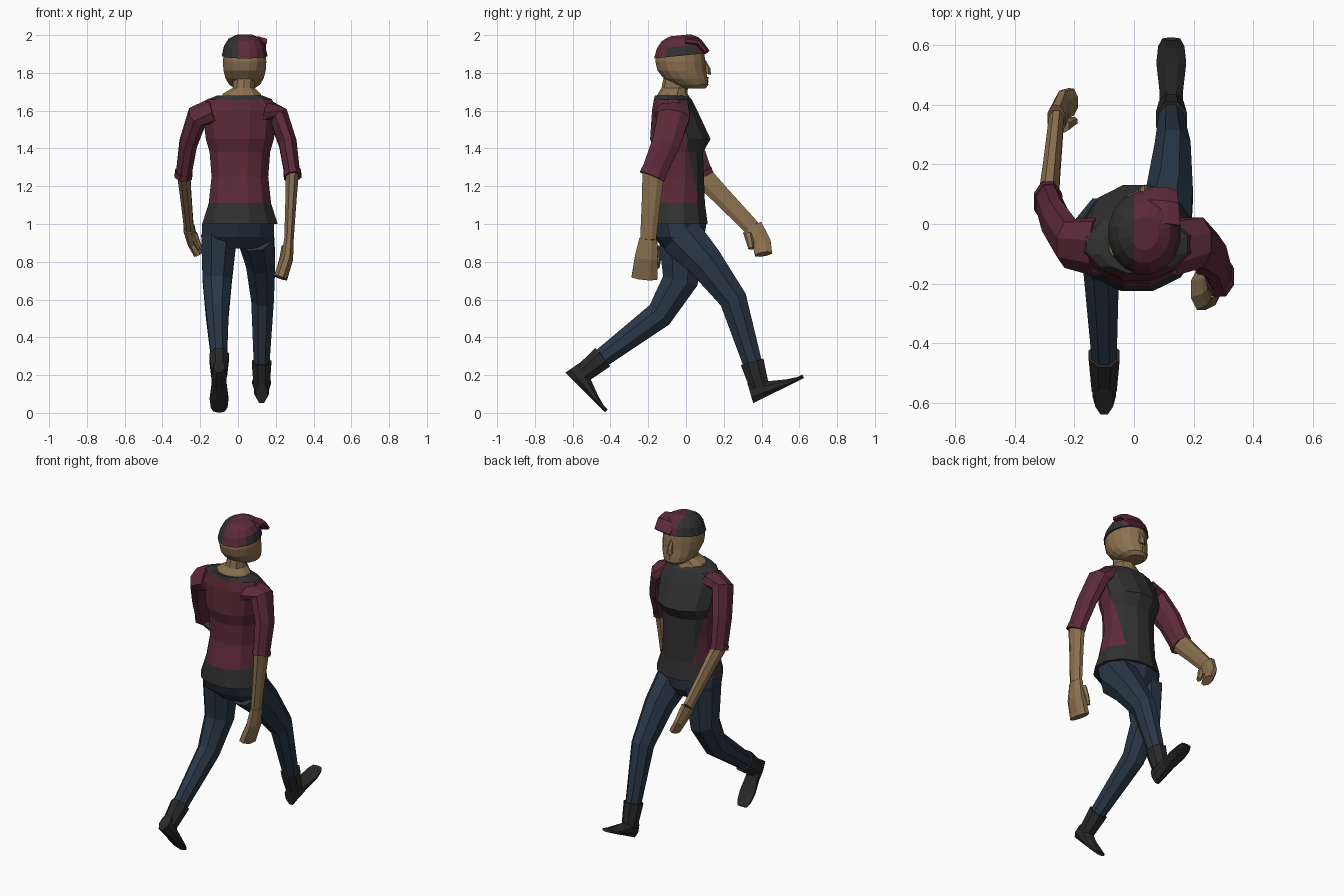
import bpy, bmesh, math
from mathutils import Vector

if "Cube" in bpy.data.objects:
    bpy.data.objects.remove(bpy.data.objects["Cube"])


def material(name, red, green, blue):
    mat = bpy.data.materials.new(name)
    mat.use_nodes = True
    color = (red, green, blue, 1)
    mat.diffuse_color = color
    mat.node_tree.nodes["Principled BSDF"].inputs["Base Color"].default_value = color
    return mat


maroon = material("maroon", .11, .023, .042)
charcoal = material("charcoal", .03, .03, .03)
denim = material("denim", .022, .038, .063)
skin = material("skin", .26, .165, .08)
leather = material("boot leather", .022, .022, .022)


def blend(start, end, factor):
    return start + (end - start) * factor


def loft(name, rings, mats, sides=8, level=False, shear=0, cut=None, rule=None):
    """Skin a tube through rings of (centre, half width, half depth)."""
    bm = bmesh.new()
    centres = [Vector(ring[0]) for ring in rings]
    last = len(rings) - 1
    loops = []
    for index, (centre, width, depth) in enumerate(rings):
        centre = centres[index]
        along = centres[min(index + 1, last)] - centres[max(index - 1, 0)]
        along = Vector((0, 0, 1)) if level else along.normalized()
        across = (Vector((1, 0, 0)) - along * along.x).normalized()
        outward = along.cross(across)
        grow = 1 / math.cos(math.pi / sides)
        loop = []
        for step in range(sides):
            angle = math.tau * (step + .5) / sides
            offset = across * width * math.cos(angle) + outward * depth * math.sin(angle)
            point = centre + offset * grow
            point.z += shear * (point.y - centre.y)
            loop.append(bm.verts.new(point))
        loops.append(loop)
    for lower, upper in zip(loops, loops[1:]):
        for step in range(sides):
            after = (step + 1) % sides
            bm.faces.new((lower[step], lower[after], upper[after], upper[step]))
    bm.faces.new(loops[0])
    bm.faces.new(loops[-1])
    if cut:
        geometry = bm.verts[:] + bm.edges[:] + bm.faces[:]
        bmesh.ops.bisect_plane(bm, geom=geometry, plane_co=cut[0], plane_no=cut[1])
    bmesh.ops.recalc_face_normals(bm, faces=bm.faces)
    if rule:
        for face in bm.faces:
            face.material_index = int(rule(face.calc_center_median()))
    mesh = bpy.data.meshes.new(name)
    bm.to_mesh(mesh)
    bm.free()
    for mat in mats:
        mesh.materials.append(mat)
    bpy.context.collection.objects.link(bpy.data.objects.new(name, mesh))


def limb(name, joints, start, end, ratio, mat, sides=8):
    """Tapered tube through joints; ratio is depth over width."""
    rings = []
    for index, joint in enumerate(joints):
        width = blend(start, end, index / (len(joints) - 1))
        rings.append((joint, width, width * ratio))
    loft(name, rings, [mat], sides)


# Torso: maroon jacket, open over a charcoal shirt with a collar and hem
panel_point = Vector((0, .04, 1.25))
panel_normal = Vector((0, 1, .2))


def shirt_area(point):
    in_panel = (point - panel_point).dot(panel_normal) > 0
    return in_panel or point.z < 1.1 or point.z > 1.66


torso_profile = ((1, -.055, .2, .17), (1.11, -.055, .165, .155), (1.25, -.04, .15, .135),
                 (1.38, -.04, .16, .13), (1.45, -.03, .18, .16), (1.6, -.06, .2, .12),
                 (1.66, -.07, .17, .1), (1.68, -.08, .12, .085))
loft("torso", [((.01, y, z), width, depth) for z, y, width, depth in torso_profile],
     [maroon, charcoal], sides=12, level=True,
     cut=(panel_point, panel_normal), rule=shirt_area)

# Neck and head
head_x = .035
loft("neck", [((.02, -.07, 1.66), .11, .09), ((.02, -.07, 1.69), .1, .075),
              ((.03, -.06, 1.72), .058, .066), ((head_x, -.04, 1.8), .056, .07)],
     [skin], sides=10, level=True)


def dome(low, high, steps, tall, girth):
    """Egg-shaped rings between two latitudes, chin pushed forward."""
    rings = []
    for step in range(steps + 1):
        latitude = math.radians(blend(low, high, step / steps))
        rise = math.sin(latitude)
        radius = girth * math.cos(latitude) ** .6
        chin = .08 * min(rise, 0) ** 2
        centre = (head_x, chin - .03, 1.855 + tall * rise)
        rings.append((centre, .115 * radius, .132 * radius))
    return rings


loft("head", dome(-75, 40, 6, .142, 1), [skin], sides=16, level=True)
limb("nose", [(head_x, .09, 1.87), (head_x, .11, 1.82), (head_x, .105, 1.795)],
     .008, .02, 1.2, skin, sides=6)
for name, height in (("upper_lip", 1.772), ("lower_lip", 1.755)):
    loft(name, [((head_x, .1, height + lift), .022, .016) for lift in (-.006, .006)],
         [skin], sides=6, level=True)


# Hair: swept to one side, with a cropped side and a patch over the ear
def cropped_area(point):
    over_ear = point.x > .09 and point.z < 1.947 and abs(point.y + .03) < .07
    return point.x < 0 or over_ear


loft("hair", dome(14, 78, 3, .147, 1.07), [maroon, charcoal], sides=16, level=True,
     shear=.1, cut=((0, 0, 0), (1, 0, 0)), rule=cropped_area)
limb("fringe", [(.08, 0, 1.97), (.085, .07, 1.96), (.09, .11, 1.91)],
     .075, .055, .3, maroon)


# Arms: sleeve, rolled cuff, bare forearm, hand and thumb
def arm(side, sign, elbow, wrist, knuckles, fingertips, palm, tip):
    elbow, wrist, knuckles, fingertips = map(Vector, (elbow, wrist, knuckles, fingertips))
    collarbone = Vector((sign * .13, -.075, 1.6))
    shoulder = Vector((sign * .215, -.065, 1.57))
    upper_arm = blend(shoulder, elbow, .45) + Vector((sign * .015, .01, 0))
    limb(side + "_sleeve", [collarbone, shoulder, upper_arm, elbow], .06, .04, 1.6, maroon)
    cuff_top = blend(elbow, upper_arm, .15)
    limb(side + "_cuff", [cuff_top, elbow], .046, .046, 1.5, maroon)
    forearm_top = blend(elbow, upper_arm, .1)
    bulge = blend(forearm_top, wrist, .4)
    limb(side + "_forearm", [forearm_top, bulge, wrist], .034, .025, 1.7, skin)
    limb(side + "_hand", [wrist, blend(wrist, knuckles, .5), knuckles, fingertips],
         palm, tip, 1.9, skin)
    forward = Vector((-sign * .025, .06 * sign, 0))
    limb(side + "_thumb", [blend(wrist, knuckles, .4) + forward * .7,
                           knuckles + forward, blend(knuckles, fingertips, .5) + forward],
         .018, .012, 1.1, skin, sides=6)


arm("left", -1, (-.29, .08, 1.25), (-.26, .35, .98), (-.24, .4, .9),
    (-.21, .41, .84), .03, .024)
arm("right", 1, (.29, -.18, 1.25), (.27, -.2, .92), (.26, -.21, .82),
    (.225, -.22, .715), .025, .036)

# Jeans: hips
loft("hips", [((0, -.03, .87), .16, .08), ((0, -.04, .93), .19, .13),
              ((0, -.05, 1), .19, .15), ((0, -.05, 1.05), .16, .14)],
     [denim], sides=10, level=True)


# Legs: jeans tube, boot shaft and a flat-soled foot from heel to toe
def leg(side, hip, thigh, knee, ankle, heel, toe):
    limb(side + "_leg", [hip, thigh, knee, ankle], .095, .042, 1.22, denim)
    ankle, heel, toe = map(Vector, (ankle, heel, toe))
    upward = Vector((1, 0, 0)).cross(toe - heel).normalized()
    instep = blend(heel, toe, .2) + upward * .06
    limb(side + "_boot_shaft", [ankle, blend(ankle, instep, .5), instep],
         .052, .042, 1.2, leather)
    rings = []
    for part, width in ((0, .03), (.2, .04), (.4, .04), (.7, .05), (.9, .044), (1, .03)):
        half = blend(.055, .01, min(part * 1.2, 1))
        rings.append((blend(heel, toe, part) + upward * half, width, half))
    loft(side + "_boot_foot", rings, [leather])


leg("right", (.095, -.03, .94), (.12, .1, .8), (.13, .25, .6), (.125, .35, .27),
    (.125, .365, .055), (.125, .625, .185))
leg("left", (-.1, -.03, .94), (-.11, -.03, .7), (-.11, -.14, .52), (-.1, -.44, .295),
    (-.1, -.632, .205), (-.1, -.428, .003))
